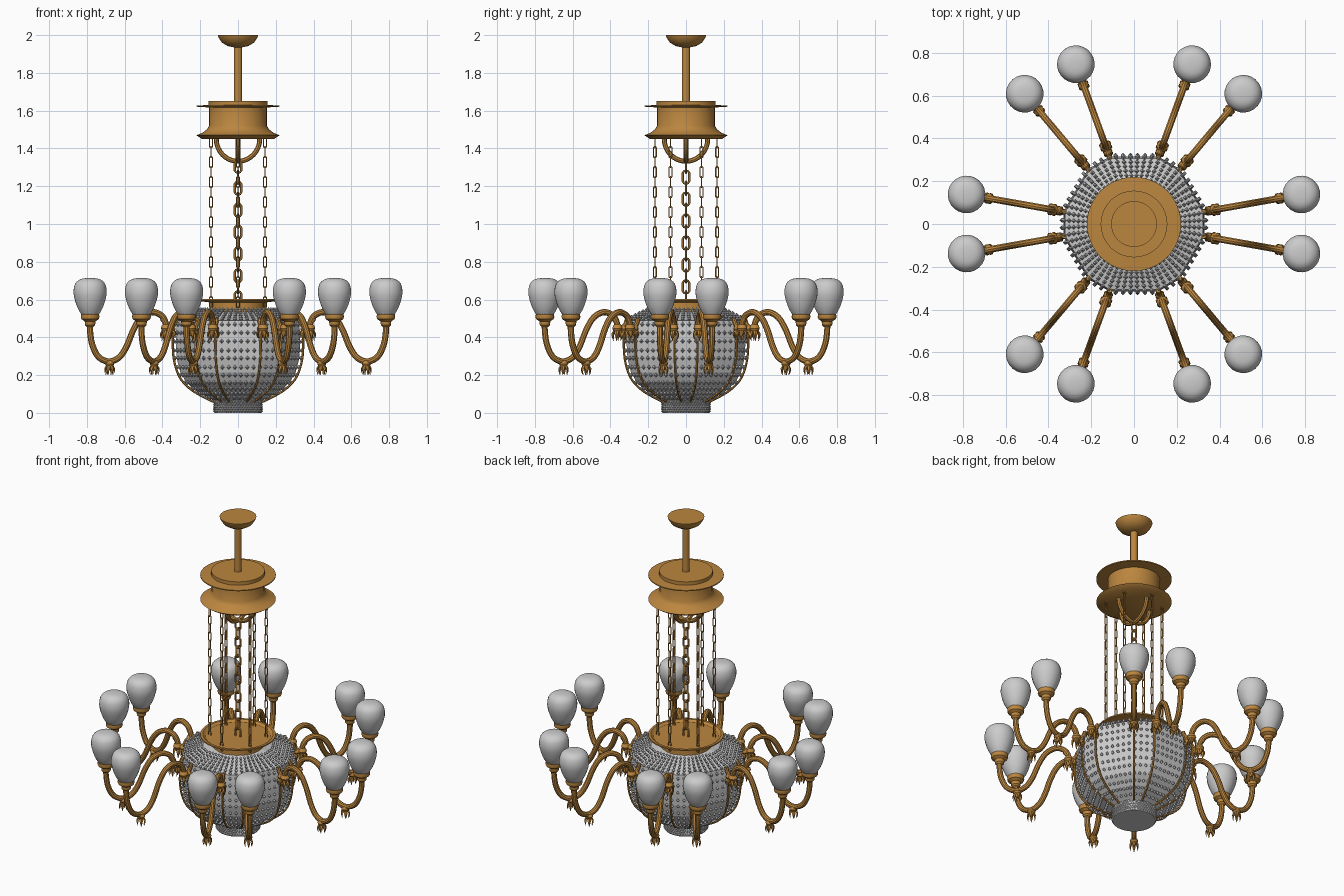
import bpy, bmesh
from math import sin, cos, pi, radians, floor
from mathutils import Matrix, Vector

if "Cube" in bpy.data.objects:
    bpy.data.objects.remove(bpy.data.objects["Cube"])

brass = bpy.data.materials.new("brass")
brass.diffuse_color = (0.5, 0.24, 0.05, 1)
brass.use_nodes = True
brass.node_tree.nodes["Principled BSDF"].inputs["Base Color"].default_value = brass.diffuse_color
ARM_ANGLES = [radians(60 * k + s) for k in range(6) for s in (-10, 10)]


def finish(name, bm, mat=None, smooth=True):
    bmesh.ops.remove_doubles(bm, verts=bm.verts, dist=1e-5)
    bmesh.ops.recalc_face_normals(bm, faces=bm.faces)
    me = bpy.data.meshes.new(name)
    bm.to_mesh(me)
    bm.free()
    if smooth:
        me.shade_smooth()
        me.set_sharp_from_angle(angle=radians(35))
    if mat:
        me.materials.append(mat)
    return place(name, me)


def place(name, me, loc=(0, 0, 0), rot=0):
    ob = bpy.data.objects.new(name, me)
    ob.location = loc
    ob.rotation_euler.z = rot
    bpy.context.collection.objects.link(ob)
    return ob


def skin(bm, rings, closed=False):
    """Bridge rings of vertices with quads, cap the ends if open."""
    n = len(rings[0])
    vs = [[bm.verts.new(p) for p in ring] for ring in rings]
    for i in range(len(vs) - (0 if closed else 1)):
        a, b = vs[i], vs[(i + 1) % len(vs)]
        for j in range(n):
            bm.faces.new((a[j], a[(j + 1) % n], b[(j + 1) % n], b[j]))
    if not closed:
        bm.faces.new(vs[0])
        bm.faces.new(vs[-1])


def lathe(bm, profile, seg=32, off=(0, 0, 0), angles=None):
    angles = angles or [2 * pi * j / seg for j in range(seg)]
    skin(bm, [[Vector((max(r, 1e-3) * cos(a), max(r, 1e-3) * sin(a), z)) + Vector(off)
               for a in angles] for r, z in profile])


def smooth_path(pts, steps=6):
    """Catmull-Rom through 2D points."""
    p = [Vector(q) for q in [pts[0]] + list(pts) + [pts[-1]]]
    out = []
    for i in range(1, len(p) - 2):
        a, b, c, d = p[i - 1:i + 3]
        for k in range(steps):
            t = k / steps
            out.append(0.5 * (2 * b + (c - a) * t + (2 * a - 5 * b + 4 * c - d) * t * t
                              + (3 * b - a - 3 * c + d) * t ** 3))
    return out + [p[-1]]


def tube(bm, pts, rad, sides=8, closed=False, mat=Matrix()):
    """Tube along a path in the XZ plane."""
    n, rings = len(pts), []
    for i in range(n):
        a = pts[i - 1] if closed or i else pts[0]
        b = pts[(i + 1) % n] if closed or i < n - 1 else pts[-1]
        t = (Vector(b) - Vector(a)).normalized()
        nrm = Vector((-t.y, 0, t.x))
        c = Vector((pts[i][0], 0, pts[i][1]))
        rings.append([mat @ (c + rad * (cos(u) * nrm + sin(u) * Vector((0, 1, 0))))
                      for u in (2 * pi * j / sides for j in range(sides))])
    skin(bm, rings, closed)


def gem(bm, c, r):
    v = [bm.verts.new(Vector(c) + r * Vector(d)) for d in
         ((1, 0, 0), (0, 1, 0), (-1, 0, 0), (0, -1, 0), (0, 0, 1.15), (0, 0, -1.15))]
    for i in range(4):
        bm.faces.new((v[i], v[(i + 1) % 4], v[4]))
        bm.faces.new((v[(i + 1) % 4], v[i], v[5]))


def chain(bm, x, y, z0, z1, count, width, rad):
    """Chain of stretched links, each turned a quarter from the last."""
    pitch = (z1 - z0) / count
    half = pitch / 2 + rad
    s = half - width
    for i in range(count):
        arc = [(width * cos(a), (s if sin(a) > 0 else -s) + width * sin(a))
               for a in (pi * (k + 0.5) / 5 for k in range(10))]
        m = Matrix.Translation((x, y, z0 + pitch * (i + 0.5))) @ Matrix.Rotation(i * pi / 2, 4, 'Z')
        tube(bm, arc, rad, 6, True, m)


def bud(bm, x, z, s=1.0):
    """Small hanging bud with pointed leaves."""
    lathe(bm, [(0.01, z + .012 * s), (.024 * s, z), (.029 * s, z - .015 * s),
               (.02 * s, z - .035 * s), (.004, z - .055 * s)], 10, (x, 0, 0))
    for k in range(6):
        d = Vector((cos(k * pi / 3), sin(k * pi / 3), 0))
        side = Vector((-d.y, d.x, 0))
        rings = []
        for r, dz, w in ((.016, -.02, .008), (.028, -.042, .01), (.03, -.06, .006), (.024, -.085, .001)):
            c = Vector((x, 0, z + dz * s)) + d * r * s
            rings.append([c + side * w, c + d * w * .5, c - side * w, c - d * w * .5])
        skin(bm, rings)


# ceiling canopy, rod and crown
bm = bmesh.new()
lathe(bm, [(.02, 1.935), (.055, 1.942), (.085, 1.96), (.102, 1.985), (.107, 2.0)], 32)
finish("ceiling_canopy", bm, brass)
bm = bmesh.new()
lathe(bm, [(.022, 1.64), (.022, 1.95)], 16)
finish("rod", bm, brass)
bm = bmesh.new()
lathe(bm, [(.19, 1.45), (.22, 1.47), (.19, 1.482), (.165, 1.50), (.153, 1.52), (.153, 1.617),
           (.22, 1.621), (.22, 1.627), (.156, 1.63), (.156, 1.652)], 40)
finish("crown", bm, brass)

# crossed hoops under the crown
bm = bmesh.new()
hoop = [(.115 * cos(a), 1.45 + .118 * sin(a)) for a in (-pi * k / 20 for k in range(21))]
for q in (0, pi / 2):
    tube(bm, hoop, .013, 8, False, Matrix.Rotation(q, 4, 'Z'))
finish("crown_hoops", bm, brass)

# chains
bm = bmesh.new()
chain(bm, 0, 0, .58, 1.335, 13, .018, .006)
finish("centre_chain", bm, brass)
bm = bmesh.new()
for k in range(6):
    a = radians(30 + 60 * k)
    chain(bm, .165 * cos(a), .165 * sin(a), .56, 1.46, 17, .008, .0032)
finish("outer_chains", bm, brass)

# dish holding the bowl
bm = bmesh.new()
lathe(bm, [(.15, .525), (.15, .585), (.22, .594), (.22, .602), (.205, .602), (.19, .59), (0, .588)], 40)
finish("bowl_dish", bm, brass)

# faceted bowl: panels are stretched flat between the twelve ribs
side = [(.128, .06), (.225, .11), (.285, .16), (.318, .215), (.338, .29), (.343, .37), (.34, .44), (.335, .488)]
bm = bmesh.new()
lathe(bm, [(r - .008, z) for r, z in side] + [(.27, .50), (.15, .535)], angles=ARM_ANGLES)
finish("bowl", bm, smooth=False)


def chord(a):
    """Radius factor of the twelve-sided outline at angle a (degrees)."""
    u = (a + 10) % 60
    return cos(radians(10)) / cos(radians(u - 10)) if u < 20 else cos(radians(20)) / cos(radians(u - 40))


# glass beads on the bowl, its shoulder and the foot
bm = bmesh.new()
path = smooth_path(side, 8)
rows, dist = [path[0]], 0
for a, b in zip(path, path[1:]):
    dist += (b - a).length
    if dist > .04:
        rows.append(b)
        dist = 0
rows += [Vector((.33 - .022 * k, .497 + .01 * k)) for k in range(6)]
for r, z in rows:
    n = 60 if r > .2 else 36
    for k in range(n):
        a = 360 * k / n + 3
        f = r * chord(a)
        gem(bm, (f * cos(radians(a)), f * sin(radians(a)), z), .011)
for i in range(6):
    for k in range(54):
        a = 2 * pi * (k + .5 * (i % 2)) / 54
        gem(bm, (.125 * cos(a), .125 * sin(a), .009 + .0115 * i), .0078)
finish("glass_beads", bm, smooth=False)
bm = bmesh.new()
lathe(bm, [(.125, 0), (.125, .072)], 40)
finish("bowl_foot", bm)

# ribs over the bowl
bm = bmesh.new()
rib = smooth_path([(r + .008, z) for r, z in side], 3)
for a in ARM_ANGLES:
    tube(bm, rib, .006, 6, False, Matrix.Rotation(a, 4, 'Z'))
finish("bowl_ribs", bm, brass)

# one arm with its buds and cup, then copies around the bowl
bm = bmesh.new()
R = .795
curve = [(.385, .44), (.39, .48), (.415, .518), (.465, .533), (.52, .505), (.562, .44), (.60, .35),
         (.64, .293), (.695, .272), (.75, .297), (.783, .36), (R, .43), (R, .48)]
tube(bm, smooth_path(curve), .0165, 10)
tube(bm, smooth_path([(.33, .50), (.345, .465), (.37, .455), (.41, .50)]), .012, 8)
bud(bm, .387, .462, .95)
bud(bm, .69, .272, .85)
bud(bm, .355, .455, .7)
lathe(bm, [(.018, .455), (.027, .465), (.029, .485), (.046, .496), (.05, .507), (.048, .522), (.03, .53)],
      20, (R, 0, 0))
arm = finish("arm", bm, brass)

bm = bmesh.new()
lathe(bm, [(r, z) for r, z in smooth_path(
    [(.043, .515), (.066, .555), (.083, .605), (.088, .645), (.079, .684), (.055, .706), (.025, .713), (0, .714)], 3)],
    24, (R, 0, 0))
shade = finish("lamp_shade", bm)

for ob in (arm, shade):
    ob.rotation_euler.z = ARM_ANGLES[0]
    for a in ARM_ANGLES[1:]:
        place(ob.name.split(".")[0], ob.data, rot=a)
